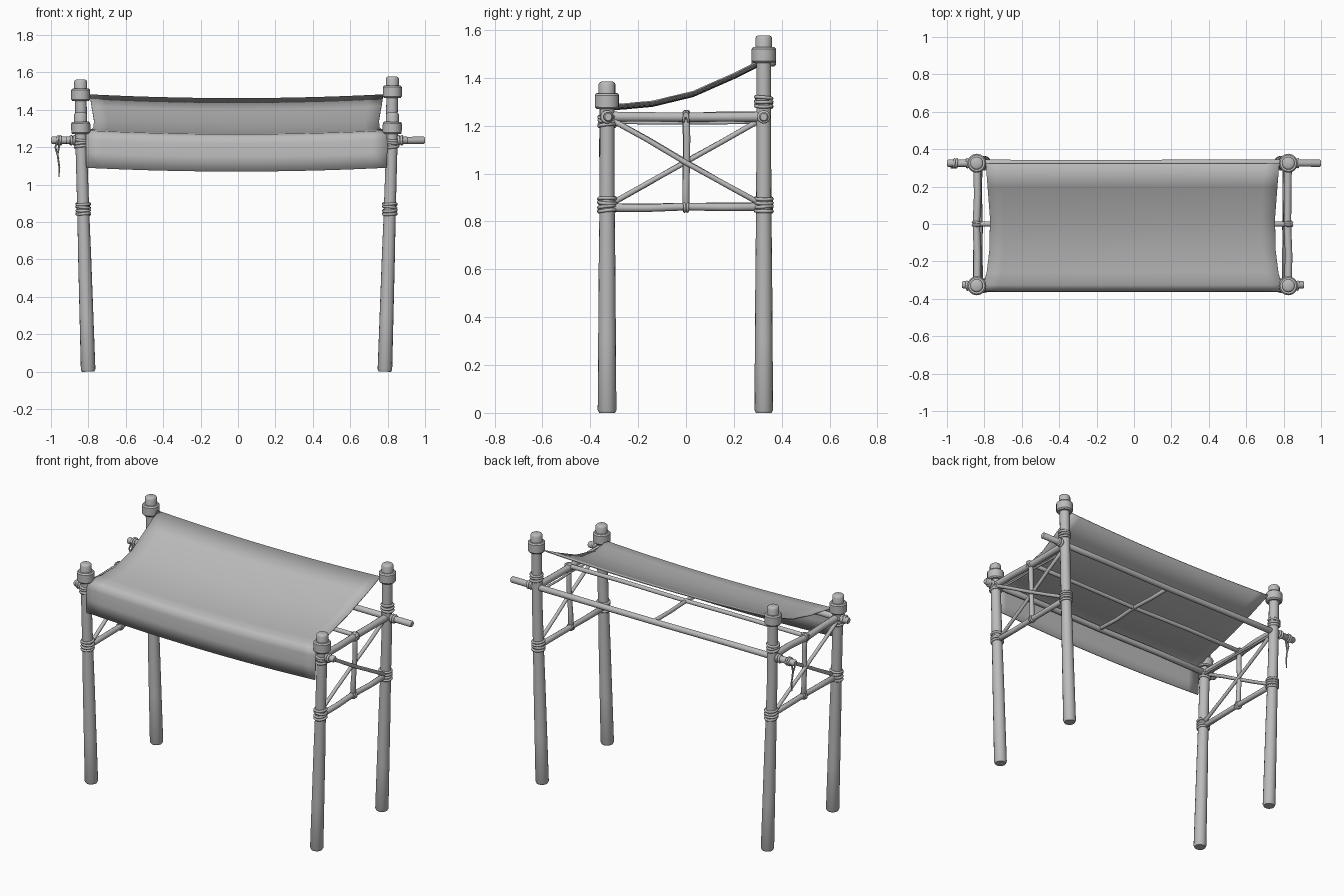
import bpy, bmesh, math, random
from mathutils import Vector

random.seed(4)
cube = bpy.data.objects.get("Cube")
if cube:
    bpy.data.objects.remove(cube)

grey = bpy.data.materials.new("plain grey")
grey.use_nodes = True
grey.diffuse_color = (0.5, 0.5, 0.5, 1)
grey.node_tree.nodes["Principled BSDF"].inputs["Base Color"].default_value = (0.5, 0.5, 0.5, 1)


def finish(name, bm, angle=40):
    bmesh.ops.recalc_face_normals(bm, faces=bm.faces)
    mesh = bpy.data.meshes.new(name)
    bm.to_mesh(mesh)
    bm.free()
    mesh.materials.append(grey)
    ob = bpy.data.objects.new(name, mesh)
    bpy.context.collection.objects.link(ob)
    bpy.ops.object.select_all(action='DESELECT')
    ob.select_set(True)
    bpy.context.view_layer.objects.active = ob
    bpy.ops.object.shade_smooth_by_angle(angle=math.radians(angle))
    return ob


def tube(name, points, radii, sides=12):
    """Capped round tube lofted through points; one radius per point."""
    pts = [Vector(p) for p in points]
    if not isinstance(radii, (list, tuple)):
        radii = [radii] * len(pts)
    axis = (pts[-1] - pts[0]).normalized()
    u = axis.orthogonal().normalized()
    v = axis.cross(u)
    bm = bmesh.new()
    rings = []
    for p, r in zip(pts, radii):
        turn = [2 * math.pi * i / sides for i in range(sides)]
        rings.append([bm.verts.new(p + r * (math.cos(a) * u + math.sin(a) * v)) for a in turn])
    for a, b in zip(rings, rings[1:]):
        for i in range(sides):
            j = (i + 1) % sides
            bm.faces.new((a[i], a[j], b[j], b[i]))
    bm.faces.new(rings[0])
    bm.faces.new(rings[-1])
    return finish(name, bm)


def pole(name, a, b, r, wobble=0.004):
    """Slightly crooked stick with softened ends."""
    a, b = Vector(a), Vector(b)
    length = (b - a).length
    e = min(0.006 / length, 0.1)
    pts, radii = [], []
    for t in (0, e, 0.25, 0.5, 0.75, 1 - e, 1):
        inner = 0.2 < t < 0.8
        jog = Vector([random.uniform(-wobble, wobble) for _ in range(3)]) if inner else Vector()
        pts.append(a.lerp(b, t) + jog)
        radii.append(r * (0.75 if t in (0, 1) else 0.92 if inner else 1))
    return tube(name, pts, radii)


def lashing(name, center, axis, radius, count, cord=0.008, pitch=0.017):
    """Stack of slightly tilted cord loops wrapped round a pole."""
    axis = Vector(axis).normalized()
    bm = bmesh.new()
    for k in range(count):
        tilt = Vector([random.uniform(-0.13, 0.13) for _ in range(3)])
        n = (axis + tilt).normalized()
        u = n.orthogonal().normalized()
        v = n.cross(u)
        c = Vector(center) + axis * (k - (count - 1) / 2) * pitch
        rows = []
        for i in range(16):
            a = math.tau * i / 16
            out = math.cos(a) * u + math.sin(a) * v
            rows.append([bm.verts.new(c + out * (radius + cord * math.cos(b)) + n * cord * math.sin(b))
                         for b in [math.tau * j / 6 for j in range(6)]])
        for i in range(16):
            p, q = rows[i], rows[(i + 1) % 16]
            for j in range(6):
                m = (j + 1) % 6
                bm.faces.new((p[j], q[j], q[m], p[m]))
    return finish(name, bm, 80)


def post_x(z):
    """Distance of a post from the middle: posts lean outward."""
    return 0.793 + 0.04 * min(z / 1.3, 1)


SHIFT = -0.008
for side, s in (("left", 1), ("right", -1)):
    for end, y, top in (("front", -0.33, 1.385), ("back", 0.325, 1.57)):
        tag = f"{end}_{side}"
        if end == "back":
            top += 0.008 * s

        def at(z, y=y, s=s):
            return (s * post_x(z) + SHIFT, y, z)

        # Tapered post with rounded foot
        zs = [0, 0.012, 0.3, 0.6, 0.85, 1.1, top - 0.06]
        tube("post_" + tag, [at(z) for z in zs],
             [0.033, 0.039, 0.037, 0.035, 0.032, 0.031, 0.031], 16)
        # Collar and cap
        c = top - 0.115
        tube("collar_" + tag, [at(c + d) for d in (0, 0.008, 0.058, 0.066)],
             [0.044, 0.051, 0.051, 0.044], 16)
        tube("cap_" + tag, [at(top - d) for d in (0.07, 0.012, 0.004, 0)],
             [0.035, 0.035, 0.031, 0.024], 16)
        # Cord wraps at both beam levels
        lashing("lower_lashing_" + tag, at(0.87), (0, 0, 1), 0.034, 4)
        high = 1.3 if end == "back" else 1.22
        lashing("upper_lashing_" + tag, at(high), (0, 0, 1), 0.033, 3)
        lashing("rail_lashing_" + tag, (s * 0.875 + SHIFT, y, 1.237), (1, 0, 0), 0.02, 2)

    # Side frame: two beams, an upright and crossed braces
    hi, lo = s * post_x(1.24) + SHIFT, s * post_x(0.86) + SHIFT
    pole("top_beam_" + side, (hi, -0.33, 1.238), (hi, 0.325, 1.238), 0.022)
    pole("lower_beam_" + side, (lo, -0.33, 0.858), (lo, 0.325, 0.862), 0.018)
    pole("upright_" + side, (lo, 0, 0.845), (hi, 0, 1.262), 0.016)
    pole("brace_a_" + side, (lo - s * 0.01, -0.32, 0.87), (hi - s * 0.01, 0.32, 1.23), 0.012)
    pole("brace_b_" + side, (lo + s * 0.01, 0.32, 0.87), (hi + s * 0.01, -0.32, 1.23), 0.012)
    pole("thin_tie_" + side, (hi - s * 0.02, -0.31, 1.215), (hi - s * 0.02, 0.31, 1.215), 0.007)
    lashing("top_knot_" + side, (hi, 0, 1.238), (0, 1, 0), 0.023, 2, 0.006, 0.014)
    lashing("lower_knot_" + side, (lo, 0, 0.86), (0, 1, 0), 0.018, 2, 0.006, 0.014)

# Long rails and the short crosspiece
pole("back_rail", (-1.0, 0.325, 1.237), (1.0, 0.325, 1.237), 0.02)
pole("front_rail", (-0.92, -0.325, 1.237), (0.91, -0.325, 1.237), 0.02)
pole("middle_rail", (-0.86, 0, 1.245), (0.85, 0, 1.245), 0.014)
pole("crosspiece", (0, -0.33, 1.237), (0, 0.33, 1.237), 0.013)

# Loose cord hanging from one rail end
lashing("cord_wrap", (-0.955, 0.325, 1.237), (1, 0, 0), 0.021, 2, 0.007, 0.014)
for name, dx, drop in (("cord_long", 0, 0.2), ("cord_short", -0.012, 0.1)):
    tube(name, [(-0.95 + dx, 0.303, 1.24), (-0.965 + dx, 0.301, 1.24 - drop * 0.4),
                (-0.955 + dx, 0.304, 1.24 - drop * 0.75), (-0.958, 0.303, 1.24 - drop)],
         [0.006, 0.005, 0.005, 0.003], 6)

# Cloth canopy: rows of (y, z, half width), back edge to hanging front flap
profile = [(0.325, 1.48, 0.785), (0.2, 1.418, 0.775), (0.03, 1.343, 0.762), (-0.14, 1.302, 0.765),
           (-0.26, 1.291, 0.78), (-0.325, 1.287, 0.797), (-0.35, 1.272, 0.803),
           (-0.357, 1.24, 0.806), (-0.359, 1.17, 0.806), (-0.361, 1.09, 0.803)]
bm = bmesh.new()
grid = []
for y, z, w in profile:
    row = []
    for i in range(21):
        t = i / 10 - 1
        row.append(bm.verts.new((t * w + SHIFT, y, z - 0.02 * (1 - t * t))))
    grid.append(row)
for a, b in zip(grid, grid[1:]):
    for i in range(20):
        bm.faces.new((a[i], a[i + 1], b[i + 1], b[i]))
canopy = finish("cloth_canopy", bm, 60)
thick = canopy.modifiers.new("thickness", 'SOLIDIFY')
thick.thickness = 0.006
thick.offset = 0
